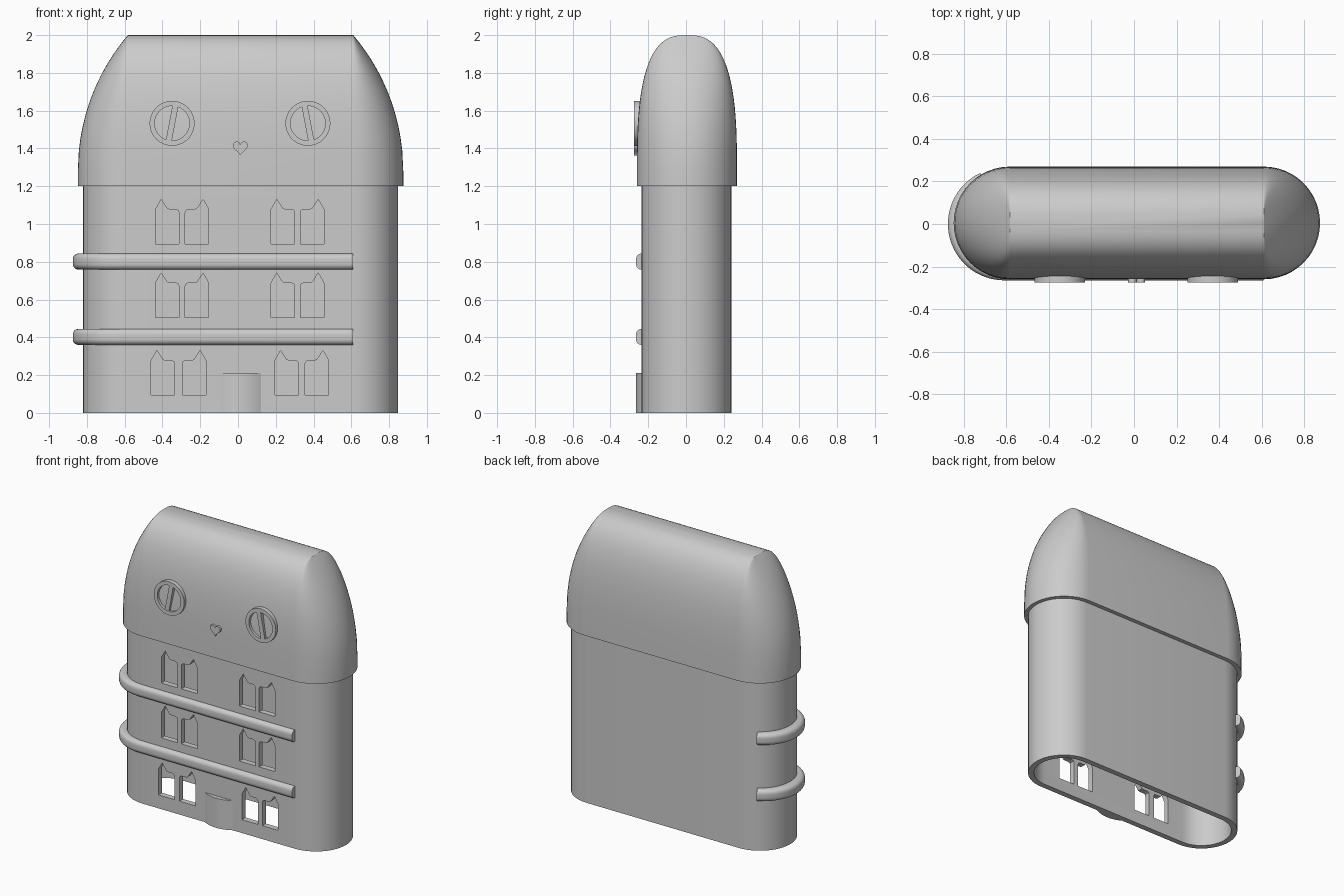
import bpy, bmesh, math
from math import sin, cos, pi, radians

if "Cube" in bpy.data.objects:
    bpy.data.objects.remove(bpy.data.objects["Cube"])

CX = 0.0135          # middle of the house in x
HALF = 0.5965        # half length of the straight walls
WALL = 0.04

grey = bpy.data.materials.new("light grey")
grey.diffuse_color = (0.6, 0.6, 0.6, 1)
grey.use_nodes = True
grey.node_tree.nodes["Principled BSDF"].inputs["Base Color"].default_value = grey.diffuse_color


def finish(name, bm):
    bmesh.ops.remove_doubles(bm, verts=bm.verts, dist=1e-5)
    bmesh.ops.recalc_face_normals(bm, faces=bm.faces)
    mesh = bpy.data.meshes.new(name)
    bm.to_mesh(mesh)
    bm.free()
    mesh.materials.append(grey)
    ob = bpy.data.objects.new(name, mesh)
    bpy.context.collection.objects.link(ob)
    return ob


def smooth(ob, angle=30):
    bpy.ops.object.select_all(action='DESELECT')
    ob.select_set(True)
    bpy.context.view_layer.objects.active = ob
    bpy.ops.object.shade_smooth_by_angle(angle=radians(angle))


def loft(bm, rings, cyclic=False, caps=False):
    """Skin a list of closed rings that share one point count."""
    vs = [[bm.verts.new(p) for p in r] for r in rings]
    n = len(vs[0])
    pairs = list(zip(vs, vs[1:])) + ([(vs[-1], vs[0])] if cyclic else [])
    for a, b in pairs:
        for i in range(n):
            j = (i + 1) % n
            bm.faces.new((a[i], a[j], b[j], b[i]))
    if caps:
        bm.faces.new(vs[0])
        bm.faces.new(vs[-1])


def prism(bm, outline, y0, y1):
    """Extrude an (x, z) outline along y."""
    loft(bm, [[(x, y, z) for x, z in outline] for y in (y0, y1)], caps=True)


def stadium(z, a, b, cy, seg=24):
    """Plan outline: straight walls with half-ellipse ends a long and b deep."""
    pts = []
    for side in (1, -1):
        for i in range(seg + 1):
            t = -pi / 2 + pi * i / seg
            pts.append((CX + side * (HALF + a * cos(t)), cy + side * b * sin(t), z))
    return pts


# Hollow house body, open at the bottom
bm = bmesh.new()
R = 0.2375
loft(bm, [stadium(z, r, r, 0.0025) for z, r in
          ((0, R), (1.25, R), (1.25, R - WALL), (0, R - WALL))], cyclic=True)
body = finish("house_body", bm)

# Window openings: each pane has a pointed ear on its outer corner
PANE = [(0, 0), (0.125, 0), (0.125, 0.165), (0.121, 0.176), (0.11, 0.182),
        (0.075, 0.182), (0.064, 0.185), (0.056, 0.195), (0.03, 0.235), (0, 0.182)]
WINDOWS = [  # left edge, right edge, sill height of each pair
    (-0.46, -0.17, 0.095), (0.195, 0.48, 0.095),
    (-0.437, -0.155, 0.505), (0.175, 0.455, 0.505),
    (-0.437, -0.155, 0.895), (0.175, 0.455, 0.895)]
bm = bmesh.new()
for left, right, sill in WINDOWS:
    prism(bm, [(left + x, sill + z) for x, z in PANE], -0.32, -0.1)
    prism(bm, [(right - x, sill + z) for x, z in PANE], -0.32, -0.1)
cutter = finish("window_cutter", bm)
cutter.hide_render = True
mod = body.modifiers.new("windows", 'BOOLEAN')
mod.operation = 'DIFFERENCE'
mod.solver = 'EXACT'
mod.object = cutter
bpy.context.view_layer.objects.active = body
bpy.ops.object.modifier_apply(modifier=mod.name)
bpy.data.objects.remove(cutter)
smooth(body)


# Roof: rounded across its depth, pointed arch along its length
def roof_rings(r, top, steps=22):
    spring, e = 1.28, 2 / 2.8
    h = top - spring
    arc = (h * h + r * r) / (2 * r)
    rings = [stadium(1.2, r, r, 0.005)]
    for i in range(steps + 1):
        t = pi / 2 * i / steps
        dz = h * sin(t) ** e
        b = r * max(cos(t), 0) ** e if i < steps else 0
        a = max(math.sqrt(arc * arc - dz * dz) - (arc - r), 0) if i < steps else 0
        rings.append(stadium(spring + dz, a, b, 0.005))
    return rings


bm = bmesh.new()
outer, inner = roof_rings(0.265, 2.0), roof_rings(0.265 - WALL, 2.0 - WALL)
loft(bm, outer)
loft(bm, inner)
loft(bm, [outer[0], inner[0]])
smooth(finish("roof", bm))

# Ledges along the front that wrap round the left end
section = [(0.20, -0.0425)]
for s in (-1, 1):
    for i in range(7):
        t = pi / 2 * (i / 6 if s == 1 else 1 - i / 6)
        section.append((0.235 + 0.03 * cos(t), s * (0.0125 + 0.03 * sin(t))))
section.append((0.20, 0.0425))
path = [(0.61, -90)] + [(-0.61, -90 - 155 * i / 30) for i in range(31)]
for name, zc in (("lower_ledge", 0.4025), ("upper_ledge", 0.801)):
    bm = bmesh.new()
    loft(bm, [[(x + d * cos(radians(t)), d * sin(radians(t)), zc + z)
               for d, z in section] for x, t in path], caps=True)
    smooth(finish(name, bm))

# Bowed door
bm = bmesh.new()
plan = [(CX + 0.1085 * s, -0.235 - 0.03 * (1 - s * s)) for s in
        [-1 + i / 8 for i in range(17)]]
plan += [(CX + 0.1085, -0.215), (CX - 0.1085, -0.215)]
loft(bm, [[(x, y, z) for x, y in plan] for z in (0, 0.21)], caps=True)
smooth(finish("door", bm))

# Round eyes: a ring with a slanted slit bar
for name, x, lean in (("left_eye", -0.349, 1), ("right_eye", 0.37, -1)):
    bm = bmesh.new()
    z = 1.533

    def circle(r, y):
        return [(x + r * cos(2 * pi * i / 48), y, z + r * sin(2 * pi * i / 48))
                for i in range(48)]
    loft(bm, [circle(0.119, -0.235), circle(0.119, -0.275),
              circle(0.092, -0.275), circle(0.092, -0.235)], cyclic=True)
    k = 0.018 * lean
    prism(bm, [(x - 0.016 - k, z - 0.095), (x + 0.016 - k, z - 0.095),
               (x + 0.016 + k, z + 0.095), (x - 0.016 + k, z + 0.095)], -0.235, -0.2745)
    smooth(finish(name, bm))

# Heart-shaped nose
bm = bmesh.new()
heart = []
for i in range(40):
    t = 2 * pi * i / 40
    heart.append((0.0125 + 0.0025 * 16 * sin(t) ** 3,
                  1.406 + 0.0026 * (13 * cos(t) - 5 * cos(2 * t)
                                    - 2 * cos(3 * t) - cos(4 * t))))
prism(bm, heart, -0.235, -0.275)
smooth(finish("heart_nose", bm))
